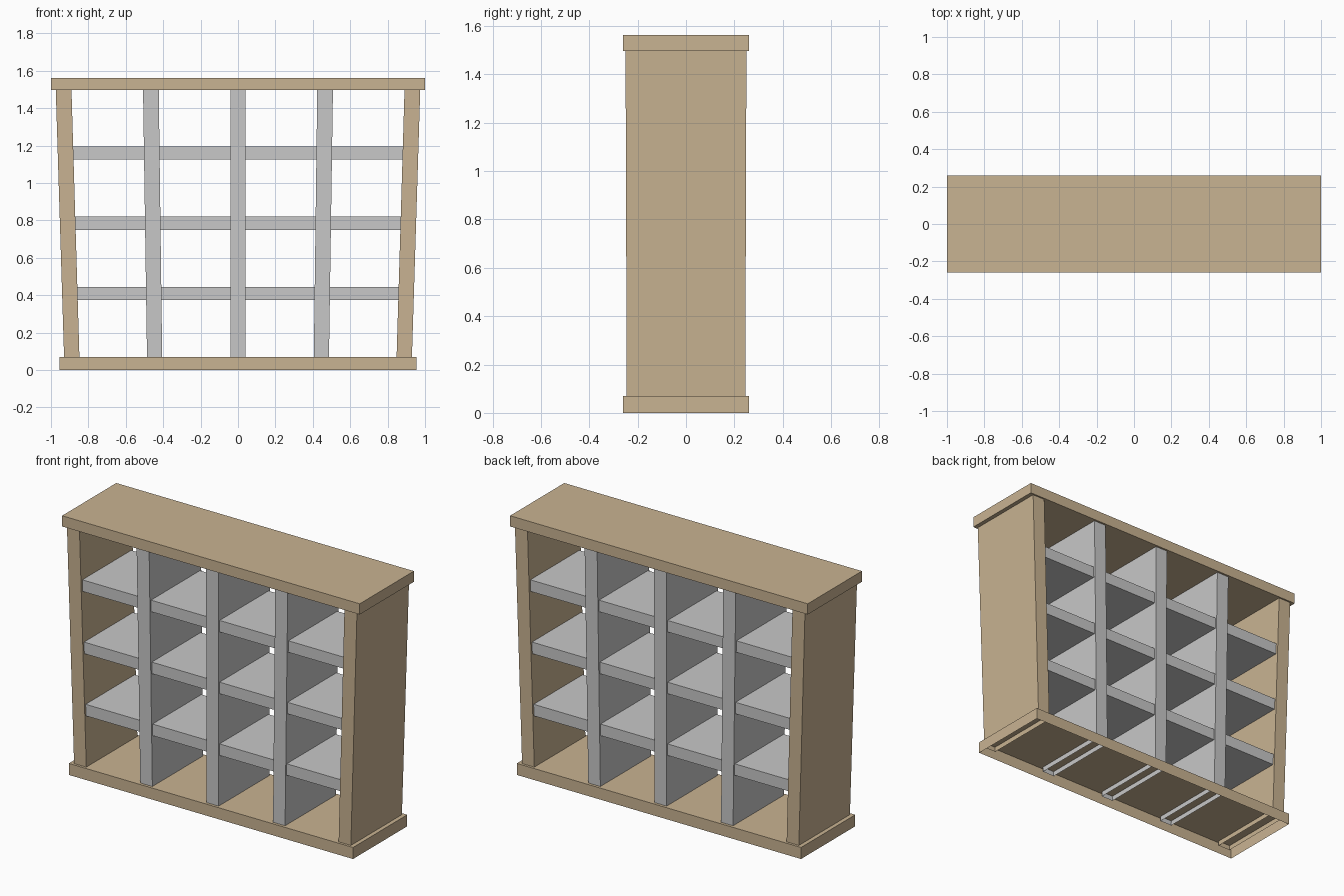
import bpy, bmesh

if "Cube" in bpy.data.objects:
    bpy.data.objects.remove(bpy.data.objects["Cube"])


def material(name, rgb):
    m = bpy.data.materials.new(name)
    m.diffuse_color = (*rgb, 1)
    m.use_nodes = True
    m.node_tree.nodes["Principled BSDF"].inputs["Base Color"].default_value = m.diffuse_color
    return m


WOOD = material("light wood", (0.584, 0.451, 0.287))
GREY = material("light grey", (0.578, 0.578, 0.578))


def board(name, mat, low, high, open_bottom=False):
    """Box between two rectangles, each given as (x0, x1, half_depth, z)."""
    bm = bmesh.new()
    rings = []
    for x0, x1, d, z in (low, high):
        rings.append([bm.verts.new(p) for p in
                      ((x0, -d, z), (x1, -d, z), (x1, d, z), (x0, d, z))])
    lo, hi = rings
    for i in range(4):
        j = (i + 1) % 4
        bm.faces.new((lo[i], lo[j], hi[j], hi[i]))
    bm.faces.new(hi)
    if not open_bottom:
        bm.faces.new(lo[::-1])
    me = bpy.data.meshes.new(name)
    bm.to_mesh(me)
    bm.free()
    me.materials.append(mat)
    ob = bpy.data.objects.new(name, me)
    bpy.context.collection.objects.link(ob)
    return ob


# Top slab, and base slab that is hollow underneath
board("top_slab", WOOD, (-1.0, 1.0, 0.26, 1.497), (1.0 * -1, 1.0, 0.26, 1.562))
board("base_slab", WOOD, (-0.955, 0.955, 0.26, 0.0), (-0.955, 0.955, 0.26, 0.07),
      open_bottom=True)

# Upright boards lean outwards; their open lower ends pass through the base
Z0, Z1 = 0.04, 1.52


def upright(name, mat, bottom, top, side, d0, d1):
    b = sorted(side * x for x in bottom)
    t = sorted(side * x for x in top)
    board(name, mat, (*b, d0, Z0), (*t, d1, Z1), open_bottom=True)


for side, label in ((-1, "left"), (1, "right")):
    upright(label + "_side_panel", WOOD, (0.847, 0.929), (0.891, 0.975), side, 0.245, 0.25)
    upright(label + "_divider", GREY, (0.405, 0.486), (0.424, 0.508), side, 0.243, 0.248)
upright("middle_divider", GREY, (-0.04, 0.04), (-0.041, 0.041), 1, 0.243, 0.248)

# Horizontal shelves, slightly set back
for i, z in enumerate((0.375, 0.75, 1.125)):
    w = 0.885 + 0.012 * i
    board(f"shelf_{i + 1}", GREY, (-w, w, 0.235, z), (-w, w, 0.235, z + 0.07))
